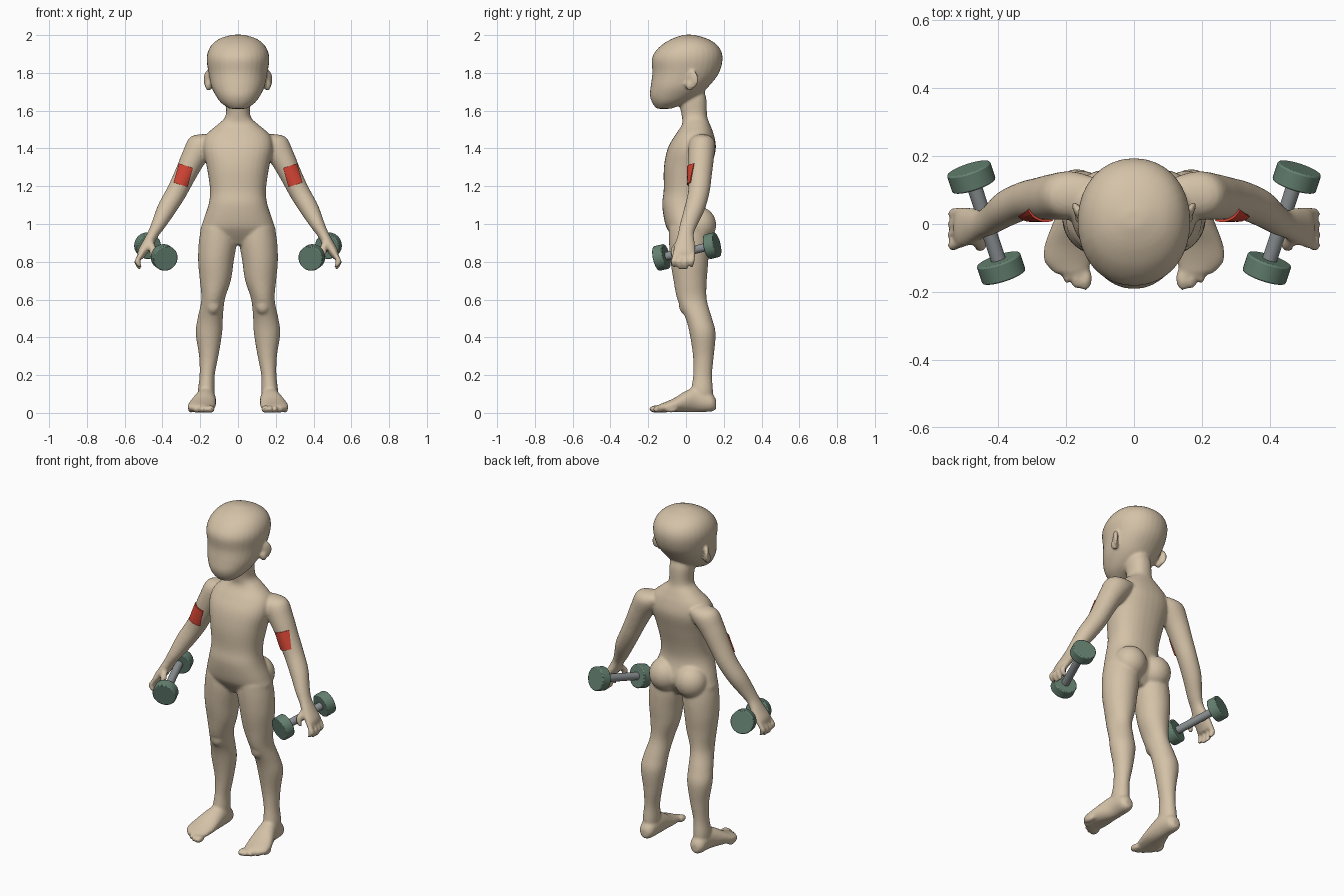
import bpy, bmesh, math
from mathutils import Vector, Matrix

if "Cube" in bpy.data.objects:
    bpy.data.objects.remove(bpy.data.objects["Cube"])


def material(name, rgb):
    m = bpy.data.materials.new(name)
    m.use_nodes = True
    m.diffuse_color = (*rgb, 1)
    m.node_tree.nodes["Principled BSDF"].inputs["Base Color"].default_value = (*rgb, 1)
    return m


skin = material("warm beige", (0.66, 0.54, 0.39))
red = material("red", (0.66, 0.06, 0.035))
green = material("grey green", (0.13, 0.22, 0.165))
steel = material("steel grey", (0.26, 0.28, 0.29))


def make_object(name, bm, mat):
    bmesh.ops.recalc_face_normals(bm, faces=bm.faces)
    mesh = bpy.data.meshes.new(name)
    bm.to_mesh(mesh)
    bm.free()
    mesh.materials.append(mat)
    ob = bpy.data.objects.new(name, mesh)
    bpy.context.collection.objects.link(ob)
    return ob


def spline(rows, steps=4):
    """Catmull-Rom through rows of numbers."""
    rows = [Vector(r) for r in rows]
    out = []
    for i in range(len(rows) - 1):
        p0, p1, p2 = rows[max(i - 1, 0)], rows[i], rows[i + 1]
        p3 = rows[min(i + 2, len(rows) - 1)]
        for k in range(steps):
            t = k / steps
            out.append(p1 + (p2 - p0) * (t / 2)
                       + (p0 * 2 - p1 * 5 + p2 * 4 - p3) * (t * t / 2)
                       + (p1 * 3 - p0 - p2 * 3 + p3) * (t ** 3 / 2))
    return out + [rows[-1]]


def loft(bm, rows, u, v, side=1, square=1.0, n=32):
    """Closed skin over rings (x, y, z, radius along u, radius along v)."""
    flip = Vector((side, 1, 1))
    u, v = Vector(u), Vector(v)
    rings = []
    for x, y, z, a, b in spline(rows):
        ring = []
        for k in range(n):
            c, s = math.cos(math.tau * k / n), math.sin(math.tau * k / n)
            c, s = (math.copysign(abs(w) ** square, w) for w in (c, s))
            ring.append(bm.verts.new((Vector((x, y, z)) + u * a * c + v * b * s) * flip))
        rings.append(ring)
    for r, q in zip(rings, rings[1:]):
        for k in range(n):
            bm.faces.new((r[k], r[k - 1], q[k - 1], q[k]))
    bm.faces.new(rings[0])
    bm.faces.new(rings[-1])


def upright(rows):
    """Rows (z, half width, front y, back y) as central rings."""
    return [(0, (f + b) / 2, z, w, (b - f) / 2) for z, w, f, b in rows]


def ball(bm, centre, size, side=1, tilt=0.0):
    m = (Matrix.Translation((centre[0] * side, *centre[1:]))
         @ Matrix.Rotation(tilt * side, 4, 'Z') @ Matrix.Diagonal((*size, 1)))
    bmesh.ops.create_uvsphere(bm, u_segments=24, v_segments=16, radius=1, matrix=m)


X, Y, Z = (1, 0, 0), (0, 1, 0), (0, 0, 1)
body = bmesh.new()

# Torso with neck
loft(body, upright([
    (.89, .10, -.04, .07), (.95, .195, -.085, .11), (1.0, .19, -.11, .125),
    (1.1, .157, -.126, .10), (1.18, .148, -.118, .105), (1.3, .165, -.117, .135),
    (1.4, .185, -.097, .158), (1.47, .17, -.058, .148), (1.525, .11, -.022, .128),
    (1.57, .066, -.022, .112), (1.66, .064, -.038, .108), (1.72, .05, -.02, .09)]),
    X, Y, square=.88)

# Head
loft(body, upright([
    (1.61, .045, -.155, -.08), (1.64, .088, -.178, .0), (1.68, .118, -.191, .07),
    (1.73, .142, -.187, .122), (1.8, .156, -.178, .175), (1.88, .166, -.18, .194),
    (1.94, .146, -.138, .172), (1.98, .1, -.075, .115), (2.002, .03, -.01, .04)]),
    X, Y, square=.95)

for side in (1, -1):
    # Ear and buttock
    ball(body, (.163, .035, 1.765), (.013, .034, .048), side, tilt=-.5)
    ball(body, (.155, .02, 1.735), (.02, .022, .03), side)
    ball(body, (.085, .07, .995), (.093, .09, .095), side)

    # Leg
    loft(body, [
        (.105, .01, .98, .09, .1), (.108, .015, .9, .1, .105), (.117, .018, .8, .094, .1),
        (.12, .022, .7, .082, .088), (.132, .032, .6, .062, .078), (.147, .068, .5, .067, .07),
        (.154, .088, .42, .07, .069), (.155, .092, .3, .051, .055), (.163, .088, .2, .04, .05),
        (.168, .085, .12, .044, .058), (.168, .085, .06, .04, .055)], X, Y, side)
    ball(body, (.132, .0, .57), (.04, .038, .05), side)

    # Foot and toes
    loft(body, [
        (.168, .16, .045, .02, .025), (.168, .135, .055, .043, .048), (.168, .06, .07, .05, .066),
        (.178, .0, .06, .062, .057), (.19, -.06, .042, .073, .038),
        (.195, -.11, .03, .07, .027), (.185, -.145, .024, .05, .02)], X, Z, side)
    for i in range(5):
        ball(body, (.145 + .026 * i, -.16 + .005 * i * i, .02),
             (.022 if i == 0 else .015, .036, .02), side)

    # Arm running into the palm
    loft(body, [
        (.12, .085, 1.455, .045, .05), (.185, .085, 1.425, .075, .07),
        (.235, .08, 1.35, .066, .068), (.28, .075, 1.26, .058, .062),
        (.325, .068, 1.17, .054, .057), (.378, .045, 1.08, .05, .055),
        (.42, .015, 1.0, .038, .047), (.448, .0, .95, .03, .042),
        (.475, -.005, .9, .029, .052), (.507, -.01, .85, .025, .06),
        (.517, -.012, .825, .018, .052)], (.87, 0, .5), Y, side)

    # Fingers, then thumb
    for i in range(4):
        y = -.056 + .031 * i
        drop = .0 if i in (1, 2) else .014
        loft(body, [
            (.507, y, .85, .015, .015), (.531, y - .006, .81, .016, .016),
            (.53, y - .008, .785 + drop / 2, .015, .015),
            (.518, y - .008, .758 + drop, .01, .01)], X, Y, side, n=16)
    loft(body, [
        (.468, -.03, .91, .02, .02), (.453, -.057, .88, .018, .018),
        (.452, -.066, .85, .016, .016), (.462, -.066, .822, .01, .01)], X, Y, side, n=16)

figure = make_object("body", body, skin)
fuse = figure.modifiers.new("fuse", 'REMESH')
fuse.mode = 'VOXEL'
fuse.voxel_size = .0075
fuse.use_smooth_shade = True
soften = figure.modifiers.new("soften", 'SMOOTH')
soften.factor = .5
soften.iterations = 7

# Thin red patch over the front of each upper arm
patch = bmesh.new()
for side in (1, -1):
    corner = Vector((.310, -.1, 1.320))
    across, along = Vector((-.07, 0, -.024)), Vector((.029, 0, -.1))
    n = 10
    grid = [[patch.verts.new((corner + across * i / n + along * j / n) * Vector((side, 1, 1)))
             for i in range(n + 1)] for j in range(n + 1)]
    for j in range(n):
        for i in range(n):
            quad = [grid[j][i], grid[j][i + 1], grid[j + 1][i + 1], grid[j + 1][i]]
            patch.faces.new(quad if side > 0 else quad[::-1])
patches = make_object("arm_patches", patch, red)
wrap = patches.modifiers.new("wrap", 'SHRINKWRAP')
wrap.target = figure
wrap.wrap_method = 'PROJECT'
wrap.use_project_y = True
wrap.use_positive_direction = True
wrap.use_negative_direction = False
wrap.offset = .004
thick = patches.modifiers.new("thick", 'SOLIDIFY')
thick.thickness = .007
thick.offset = 0


# Dumbbells: a steel bar with a bevelled weight at each end
def cylinder(name, start, end, radius, mat, bevel=0):
    axis = end - start
    bm = bmesh.new()
    m = Matrix.Translation((start + end) / 2) @ axis.to_track_quat('Z', 'Y').to_matrix().to_4x4()
    bmesh.ops.create_cone(bm, cap_ends=True, segments=40, radius1=radius, radius2=radius,
                          depth=axis.length, matrix=m)
    ob = make_object(name, bm, mat)
    if bevel:
        mod = ob.modifiers.new("bevel", 'BEVEL')
        mod.width, mod.segments = bevel, 2
    bpy.ops.object.select_all(action='DESELECT')
    ob.select_set(True)
    bpy.context.view_layer.objects.active = ob
    bpy.ops.object.shade_smooth_by_angle(angle=math.radians(35))


for side, label in ((1, "left"), (-1, "right")):
    front = Vector((.391 * side, -.13, .823))
    back = Vector((.479 * side, .138, .885))
    step = (back - front).normalized() * .028
    cylinder(label + "_dumbbell_bar", front, back, .022, steel)
    cylinder(label + "_front_weight", front - step, front + step, .067, green, .005)
    cylinder(label + "_back_weight", back - step, back + step, .067, green, .005)
